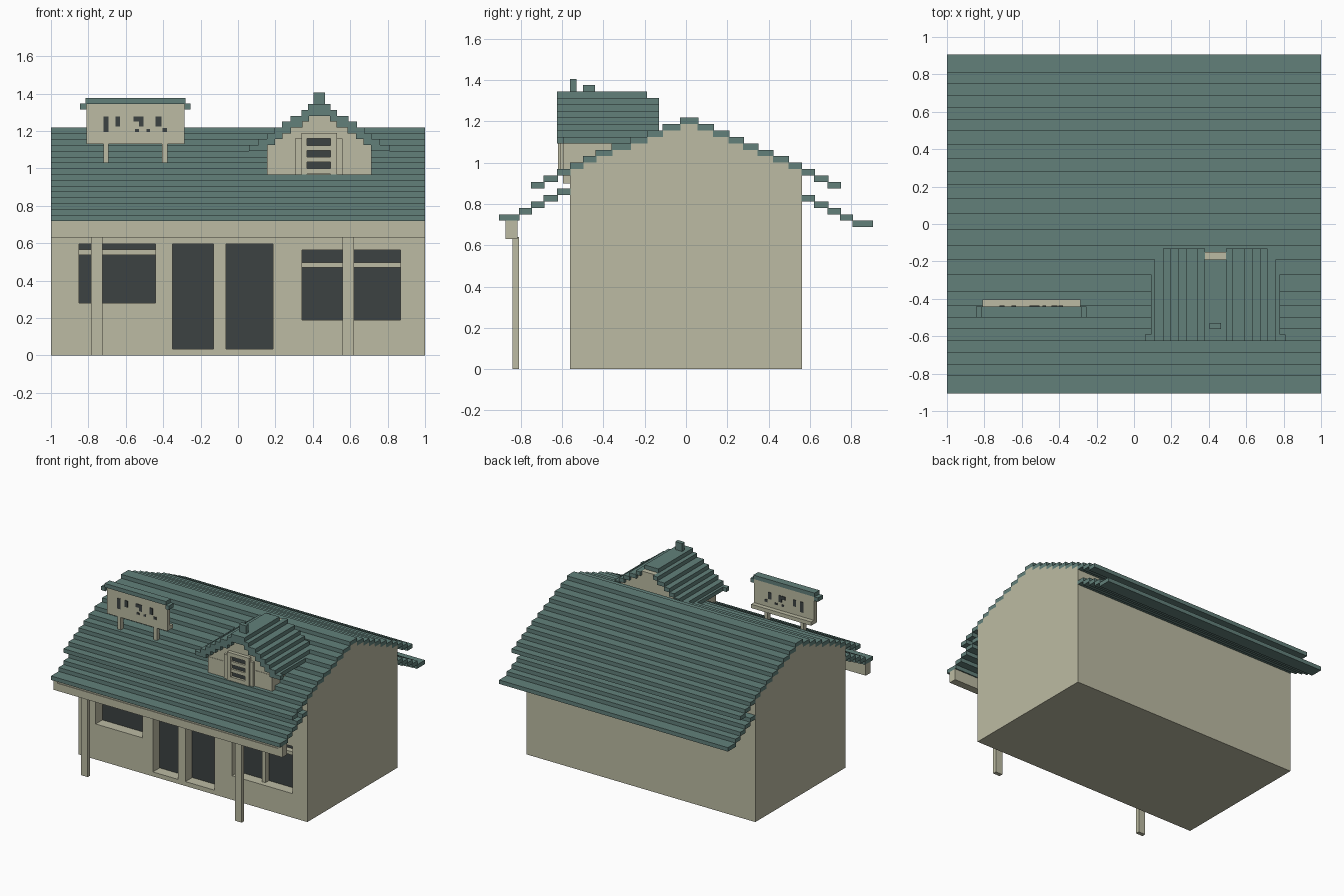
import bpy, bmesh
from mathutils import Vector

if "Cube" in bpy.data.objects:
    bpy.data.objects.remove(bpy.data.objects["Cube"], do_unlink=True)


def material(name, rgb):
    m = bpy.data.materials.new(name)
    m.use_nodes = True
    m.diffuse_color = (*rgb, 1)
    bsdf = next(n for n in m.node_tree.nodes if n.type == 'BSDF_PRINCIPLED')
    bsdf.inputs["Base Color"].default_value = (*rgb, 1)
    bsdf.inputs["Roughness"].default_value = 0.8
    return m


BEIGE = material("beige plaster", (0.503, 0.497, 0.366))
GREEN = material("green shingle", (0.122, 0.216, 0.195))
DARK = material("dark glass", (0.045, 0.054, 0.054))


def finish(name, bm, mat):
    bmesh.ops.recalc_face_normals(bm, faces=bm.faces)
    me = bpy.data.meshes.new(name)
    bm.to_mesh(me)
    bm.free()
    me.materials.append(mat)
    ob = bpy.data.objects.new(name, me)
    bpy.context.collection.objects.link(ob)
    return ob


def boxes(name, mat, items):
    """One object from boxes given as (x0, x1, y0, y1, z0, z1)."""
    bm = bmesh.new()
    for x0, x1, y0, y1, z0, z1 in items:
        lo, hi = Vector((x0, y0, z0)), Vector((x1, y1, z1))
        for v in bmesh.ops.create_cube(bm, size=1)["verts"]:
            v.co = (lo + hi) / 2 + v.co * (hi - lo)
    return finish(name, bm, mat)


V = 0.03125          # height of one roof course
WALL = 0.5625        # half depth of the house

# Outer edge of each course, from eave to ridge
front = [-.75, -.69, -.625, -.5625, -.5, -.4375, -.36, -.27, -.19, -.115, -.03]
back = [.75, .69, .625, .5625, .5, .425, .35, .28, .21, .135, .06]
LIP = 0.004          # slight overlap between neighbouring courses

# Main roof
courses = []
for i in range(10):
    z = (28 + i) * V
    courses.append((-1, 1, front[i], front[i + 1] + LIP, z, z + V))
    courses.append((-1, 1, back[i + 1] - LIP, back[i], z, z + V))
courses.append((-1, 1, front[10], back[10], 38 * V, 39 * V))
boxes("main_roof", GREEN, courses)

# Lower eaves, the back one a course lower
eave = [.905, .81, .75, .69, .625, .5625]
for name, s, k in (("front_porch_roof", -1, 23), ("back_eave_roof", 1, 22)):
    boxes(name, GREEN, [
        (-1, 1, *sorted((s * eave[i], s * (eave[i + 1] - LIP))),
         (k + i) * V, (k + i + 1) * V) for i in range(5)])

# House body: stepped gable profile extruded along x
outline = [(-WALL, 0)]
for i in range(3, 10):
    outline += [(front[i], (28 + i) * V), (front[i + 1], (28 + i) * V)]
outline += [(front[10], 38 * V), (back[10], 38 * V)]
for i in range(9, 2, -1):
    outline += [(back[i + 1], (28 + i) * V), (back[i], (28 + i) * V)]
outline.append((WALL, 0))
bm = bmesh.new()
face = bm.faces.new([bm.verts.new((-1, y, z)) for y, z in outline])
ext = bmesh.ops.extrude_face_region(bm, geom=[face])
bmesh.ops.translate(bm, vec=(2, 0, 0),
                    verts=[g for g in ext["geom"] if isinstance(g, bmesh.types.BMVert)])
body = finish("house_walls", bm, BEIGE)

# Recessed openings in the front wall: x0, x1, z0, z1
openings = [(-.85, -.44, .28, .595), (-.35, -.13, .035, .595),
            (-.065, .187, .035, .595), (.342, .87, .19, .563)]
DEEP = -WALL + 0.09
cutter = boxes("opening_cutter", BEIGE,
               [(a, b, -.7, DEEP, c, d) for a, b, c, d in openings])
cutter.hide_render = True
mod = body.modifiers.new("openings", 'BOOLEAN')
mod.operation, mod.solver, mod.object = 'DIFFERENCE', 'EXACT', cutter
bpy.context.view_layer.objects.active = body
bpy.ops.object.modifier_apply(modifier=mod.name)
bpy.data.objects.remove(cutter, do_unlink=True)

boxes("window_and_door_glass", DARK,
      [(a, b, DEEP - .006, DEEP + .002, c, d) for a, b, c, d in openings])
boxes("window_bars", BEIGE, [
    (-.85, -.44, DEEP - .05, DEEP, .537, .567),
    (.342, .87, DEEP - .05, DEEP, .47, .497),
    (.575, .605, DEEP - .05, DEEP, .19, .563)])

# Porch
boxes("porch_posts", BEIGE, [(x, x + .06, -.84, -.81, 0, .64) for x in (-.785, .56)])
boxes("porch_beam", BEIGE, [
    (-1, 1, -.875, -.815, .63, .69),
    (-.965, .965, -.87, -.815, .69, .725),
    (-1, -.965, -.875, -.815, .69, .72),
    (.965, 1, -.875, -.815, .69, .72)])

# Dormer: half widths of the courses from eave to ridge
C = .435
half = [.345, .325, .28, .24, .2, .155, .095, .06]
tiles, trim, walls = [], [], [(C - .28, C + .28, -.595, -.3, .9, 35 * V)]
for i, h in enumerate(half):
    z = (35 + i) * V
    inner = half[i + 1] - LIP if i < 7 else 0
    outer = .375 if i == 0 else h
    low = z if i == 0 else z - V
    end = -.19 if i == 7 else -.13
    for s in (-1, 1):
        tiles.append((*sorted((C + s * inner, C + s * h)), -.595, end, z, z + V))
        trim.append((*sorted((C + s * inner, C + s * outer)), -.625, -.59, low, z + V))
    if i < 7:
        w = min(inner, .28)
        walls.append((C - w, C + w, -.592, -.15, z, z + V))
boxes("dormer_roof", GREEN, tiles)
boxes("dormer_trim", GREEN, trim)
boxes("dormer_walls", BEIGE, walls)
boxes("dormer_finial", GREEN, [(C - .03, C + .03, -.5625, -.53, 1.34, 1.406)])

# Dormer window with louvre slats
boxes("dormer_glass", DARK, [(.37, .495, -.6, -.592, 1.0, 1.16)])
boxes("dormer_slats", BEIGE, [(.37, .495, -.615, -.595, z, z + .027)
                              for z in (1.035, 1.095)])
boxes("dormer_window_frame", BEIGE, [
    (.34, .37, -.62, -.59, .95, 1.16), (.495, .53, -.62, -.59, .95, 1.16),
    (.34, .53, -.62, -.59, 1.16, 1.19), (.37, .495, -.62, -.59, .97, 1.0),
    (.305, .34, -.61, -.59, .95, 1.16), (.53, .56, -.61, -.59, .95, 1.16)])

# Roof-top board on two legs
boxes("roof_board", BEIGE, [
    (-.81, -.285, -.475, -.44, 1.13, 1.346),
    (-.81, -.285, -.44, -.405, 1.13, 1.16)])
boxes("board_legs", BEIGE, [(x, x + .028, -.475, -.44, 1.0, 1.135) for x in (-.72, -.405)])
boxes("board_cap", GREEN, [
    (-.815, -.28, -.5, -.44, 1.345, 1.376),
    (-.845, -.81, -.5, -.44, 1.315, 1.346),
    (-.285, -.255, -.5, -.44, 1.315, 1.346)])

# Plain dark slots on both faces of the board
slots = [(-.72, -.692, 1.195, 1.277), (-.655, -.63, 1.225, 1.277),
         (-.56, -.505, 1.25, 1.277), (-.53, -.505, 1.225, 1.25),
         (-.55, -.53, 1.195, 1.21), (-.49, -.47, 1.195, 1.21),
         (-.44, -.41, 1.225, 1.277), (-.405, -.38, 1.195, 1.215)]
boxes("board_slots", DARK, [(a, b, y, y + .006, c, d)
                            for a, b, c, d in slots for y in (-.479, -.442)])
